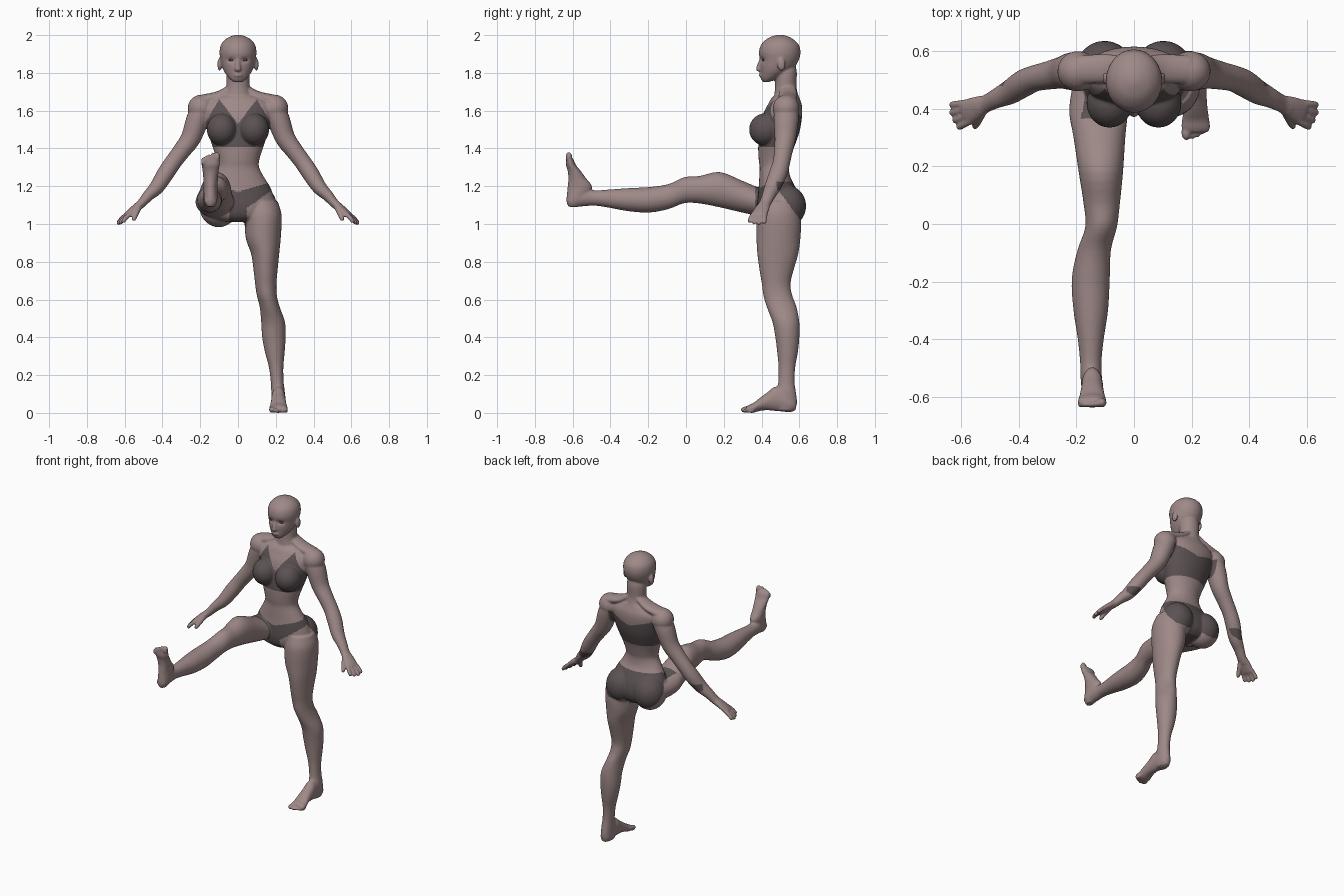
import bpy, bmesh, math
from mathutils import Vector, Matrix

def material(name, rgb):
    m = bpy.data.materials.new(name)
    m.diffuse_color = (*rgb, 1)
    return m

skin = material("skin", (0.34, 0.25, 0.245))
cloth = material("dark cloth", (0.105, 0.083, 0.086))
eye_dark = material("eye grey", (0.10, 0.085, 0.085))
bm = bmesh.new()
I = Matrix.Identity(4)

def resample(rows, n=4):
    """Catmull-Rom through rows of numbers."""
    rows = [Vector(r) for r in rows]
    out = []
    for i in range(len(rows) - 1):
        b, c = rows[i], rows[i + 1]
        a = rows[i - 1] if i else b
        d = rows[i + 2] if i + 2 < len(rows) else c
        for k in range(n):
            t = k / n
            out.append(b + (c - a) * (0.5 * t) + (2 * a - 5 * b + 4 * c - d) * (0.5 * t * t)
                       + (3 * b - a - 3 * c + d) * (0.5 * t ** 3))
    return out + [rows[-1]]

def skin_rings(rings):
    vs = [[bm.verts.new(p) for p in r] for r in rings]
    n = len(vs[0])
    for a, b in zip(vs, vs[1:]):
        for i in range(n):
            bm.faces.new((a[i], a[(i + 1) % n], b[(i + 1) % n], b[i]))
    bm.faces.new(vs[0])
    bm.faces.new(vs[-1])

def loft(rows, axis='z', mat=I, n=32):
    """Rows: position on axis, x centre, x half width, low and high of the third axis."""
    rings = []
    for p, cx, hw, lo, hi in resample(rows):
        ring = []
        for i in range(n):
            a = math.tau * i / n
            x, w = cx + hw * math.cos(a), (lo + hi) / 2 + (hi - lo) / 2 * math.sin(a)
            ring.append(mat @ Vector((x, w, p) if axis == 'z' else (x, p, w)))
        rings.append(ring)
    skin_rings(rings)

def tube(rows, ref, n=20):
    """Rows: x, y, z, radius along ref, radius across ref."""
    rows = resample(rows)
    pts = [Vector(r[:3]) for r in rows]
    rings = []
    for i, r in enumerate(rows):
        t = (pts[min(i + 1, len(pts) - 1)] - pts[max(i - 1, 0)]).normalized()
        u = (ref - t * ref.dot(t)).normalized()
        v = t.cross(u)
        rings.append([pts[i] + u * r[3] * math.cos(math.tau * k / n)
                      + v * r[4] * math.sin(math.tau * k / n) for k in range(n)])
    skin_rings(rings)

def ball(c, r, mat=I, target=None):
    m = mat @ Matrix.Translation(c) @ Matrix.Diagonal((*r, 1))
    bmesh.ops.create_uvsphere(target or bm, u_segments=24, v_segments=16, radius=1, matrix=m)

# Head and neck
loft([(1.752, 0, .025, .408, .44), (1.77, 0, .046, .396, .49), (1.80, 0, .069, .394, .54),
      (1.83, 0, .083, .391, .575), (1.87, 0, .093, .391, .598), (1.91, 0, .098, .386, .606),
      (1.95, 0, .09, .398, .597), (1.98, 0, .064, .428, .565), (1.995, 0, .034, .46, .535),
      (2.002, 0, .008, .488, .505)])
loft([(1.64, 0, .09, .46, .60), (1.69, 0, .072, .468, .592), (1.73, 0, .062, .472, .585),
      (1.80, 0, .062, .472, .587), (1.84, 0, .05, .48, .58)])
tube([(0, .402, 1.88, .010, .010), (0, .39, 1.845, .012, .012), (0, .382, 1.822, .014, .012)],
     Vector((1, 0, 0)))
ball((0, .386, 1.819), (.017, .016, .012))
ball((0, .397, 1.788), (.024, .011, .011))

# Torso
loft([(1.695, 0, .06, .495, .59), (1.668, 0, .13, .455, .60), (1.63, 0, .18, .432, .613),
      (1.58, 0, .182, .408, .615), (1.50, 0, .163, .392, .604), (1.44, 0, .145, .385, .585),
      (1.40, 0, .132, .382, .57), (1.34, 0, .113, .385, .553), (1.30, 0, .112, .39, .545),
      (1.25, 0, .137, .388, .552), (1.20, 0, .168, .385, .577), (1.15, 0, .188, .38, .60),
      (1.09, 0, .20, .377, .612), (1.04, 0, .17, .388, .60), (1.01, 0, .08, .42, .57)])
for s in (-1, 1):
    ball((s * .085, .42, 1.50), (.08, .086, .086))            # breast
    ball((s * .102, .53, 1.095), (.103, .106, .112))          # buttock
    ball((s * .195, .53, 1.613), (.071, .07, .071))           # shoulder
    ball((s * .097, .505, 1.845), (.012, .022, .034))         # ear
    tube([(s * .03, .54, 1.725, .04, .02), (s * .10, .54, 1.68, .05, .025),
          (s * .19, .535, 1.655, .05, .03)], Vector((0, 1, 0)))  # neck slope

    # Arm
    arm = [(.18, .53, 1.63, .065, .06), (.215, .53, 1.55, .066, .06), (.25, .525, 1.455, .056, .053),
           (.30, .515, 1.385, .049, .047), (.345, .505, 1.325, .046, .045), (.385, .487, 1.265, .048, .045),
           (.43, .458, 1.195, .043, .039), (.475, .437, 1.15, .035, .03), (.512, .418, 1.108, .031, .024),
           (.54, .405, 1.085, .034, .022)]
    tube([(s * r[0], *r[1:]) for r in arm], Vector((0, 1, 0)))

    # Hand
    e = Vector((s * .35, .93, -.1)).normalized()
    tube([(s * .512, .418, 1.108, .03, .022), (s * .55, .402, 1.078, .04, .02),
          (s * .582, .387, 1.05, .043, .017), (s * .593, .383, 1.041, .036, .012)], e)
    for k, ext in ((-1.5, .95), (-.5, 1.05), (.5, 1.06), (1.5, .88)):
        a = Vector((s * .575, .39, 1.055)) + e * k * .021
        b = Vector((s * .63, .372, 1.003)) + e * k * .029
        d = (b - a) * ext
        tube([(*a, .013, .013), (*(a + d * .5 + Vector((0, 0, .004))), .0125, .0125),
              (*(a + d * .9), .011, .011), (*(a + d), .006, .006)], e, 12)
    tube([(s * .525, .395, 1.09, .018, .018), (s * .54, .362, 1.055, .015, .015),
          (s * .551, .34, 1.027, .012, .012), (s * .554, .333, 1.018, .006, .006)], e, 12)

# Standing leg
loft([(1.12, .12, .09, .40, .59), (1.06, .13, .099, .378, .605), (1.0, .133, .098, .372, .61),
      (.92, .134, .092, .373, .605), (.84, .144, .074, .378, .594), (.75, .146, .063, .39, .568),
      (.68, .147, .056, .402, .553), (.62, .153, .053, .41, .563), (.56, .168, .053, .428, .585),
      (.48, .186, .063, .458, .60), (.40, .19, .062, .473, .60), (.32, .195, .052, .483, .592),
      (.24, .202, .038, .49, .578), (.16, .208, .034, .488, .575), (.11, .212, .036, .475, .582),
      (.05, .213, .036, .465, .588), (.012, .212, .03, .48, .575)])

# Raised leg
loft([(.52, -.115, .09, 1.03, 1.18), (.40, -.123, .102, 1.04, 1.19), (.30, -.12, .09, 1.06, 1.228),
      (.18, -.115, .077, 1.088, 1.275), (.07, -.112, .063, 1.109, 1.254), (-.01, -.114, .055, 1.11, 1.248),
      (-.09, -.138, .058, 1.08, 1.212), (-.19, -.15, .066, 1.061, 1.196), (-.30, -.15, .06, 1.067, 1.19),
      (-.40, -.15, .045, 1.085, 1.183), (-.48, -.15, .037, 1.097, 1.178), (-.54, -.148, .037, 1.094, 1.186),
      (-.59, -.146, .034, 1.09, 1.17), (-.622, -.146, .028, 1.098, 1.15)], 'y')

# Feet: local x to the inner side, y forward from the heel, z up from the sole
def foot(mat):
    loft([(.008, 0, .02, .015, .07), (.04, 0, .035, .004, .10), (.11, 0, .037, .01, .14),
          (.16, 0, .039, .014, .107), (.20, 0, .043, .01, .078), (.23, 0, .048, .001, .054),
          (.255, 0, .05, .001, .043), (.27, 0, .044, .004, .034)], 'y', mat)
    for x, y, r, l in ((.033, .272, .017, .027), (.011, .272, .011, .025), (-.008, .265, .0105, .024),
                       (-.025, .257, .010, .022), (-.04, .247, .010, .02)):
        ball((x, y, r), (r, l, r), mat)

foot(Matrix(((-1, 0, 0, .214), (0, -1, 0, .589), (0, 0, 1, 0), (0, 0, 0, 1))))
foot(Matrix(((1, 0, 0, -.145), (0, 0, 1, -.637), (0, 1, 0, 1.083), (0, 0, 0, 1))))

# Fuse the parts into one smooth body
bmesh.ops.recalc_face_normals(bm, faces=bm.faces[:])
me = bpy.data.meshes.new("body")
bm.to_mesh(me)
bm.free()
body = bpy.data.objects.new("body", me)
bpy.context.collection.objects.link(body)
rem = body.modifiers.new("fuse", 'REMESH')
rem.mode = 'VOXEL'
rem.voxel_size = 0.0056
smo = body.modifiers.new("soften", 'SMOOTH')
smo.factor = 0.5
smo.iterations = 4
fused = bpy.data.meshes.new_from_object(body.evaluated_get(bpy.context.evaluated_depsgraph_get()))
body.modifiers.clear()
body.data = fused
fused.materials.clear()
fused.materials.append(skin)
fused.materials.append(cloth)

# Eye sockets
for v in fused.vertices:
    if v.co.y < .45 and 1.8 < v.co.z < 1.95:
        d2 = ((abs(v.co.x) - .036) / .02) ** 2 + ((v.co.z - 1.868) / .013) ** 2
        v.co.y += .011 * math.exp(-d2)

# Top and briefs, chosen by position
def is_top(x, y, z):
    if not 1.41 < z < 1.67 or x > .172:
        return False
    if y < .5:
        return z < (1.53 + 1.3 * x if x < .1 else 1.66 - (x - .1) * 1.7)
    return z < 1.55 + .3 * x

def is_briefs(x, y, z):
    if x < .045 and y > .365 and .98 < z < 1.12:
        return True
    if y < .48:
        return y > .365 and 1.05 + .72 * x < z < 1.17 + .3 * x
    return max(1.02, 1.19 - 1.35 * (y - .48)) < z < 1.225

for f in fused.polygons:
    x, y, z = f.center
    f.use_smooth = True
    f.material_index = int(is_top(abs(x), y, z) or is_briefs(abs(x), y, z))

# Eyes
eb = bmesh.new()
for s in (-1, 1):
    ball((s * .036, .411, 1.868), (.015, .008, .006), I, eb)
em = bpy.data.meshes.new("eyes")
eb.to_mesh(em)
eb.free()
em.materials.append(eye_dark)
for f in em.polygons:
    f.use_smooth = True
bpy.context.collection.objects.link(bpy.data.objects.new("eyes", em))
